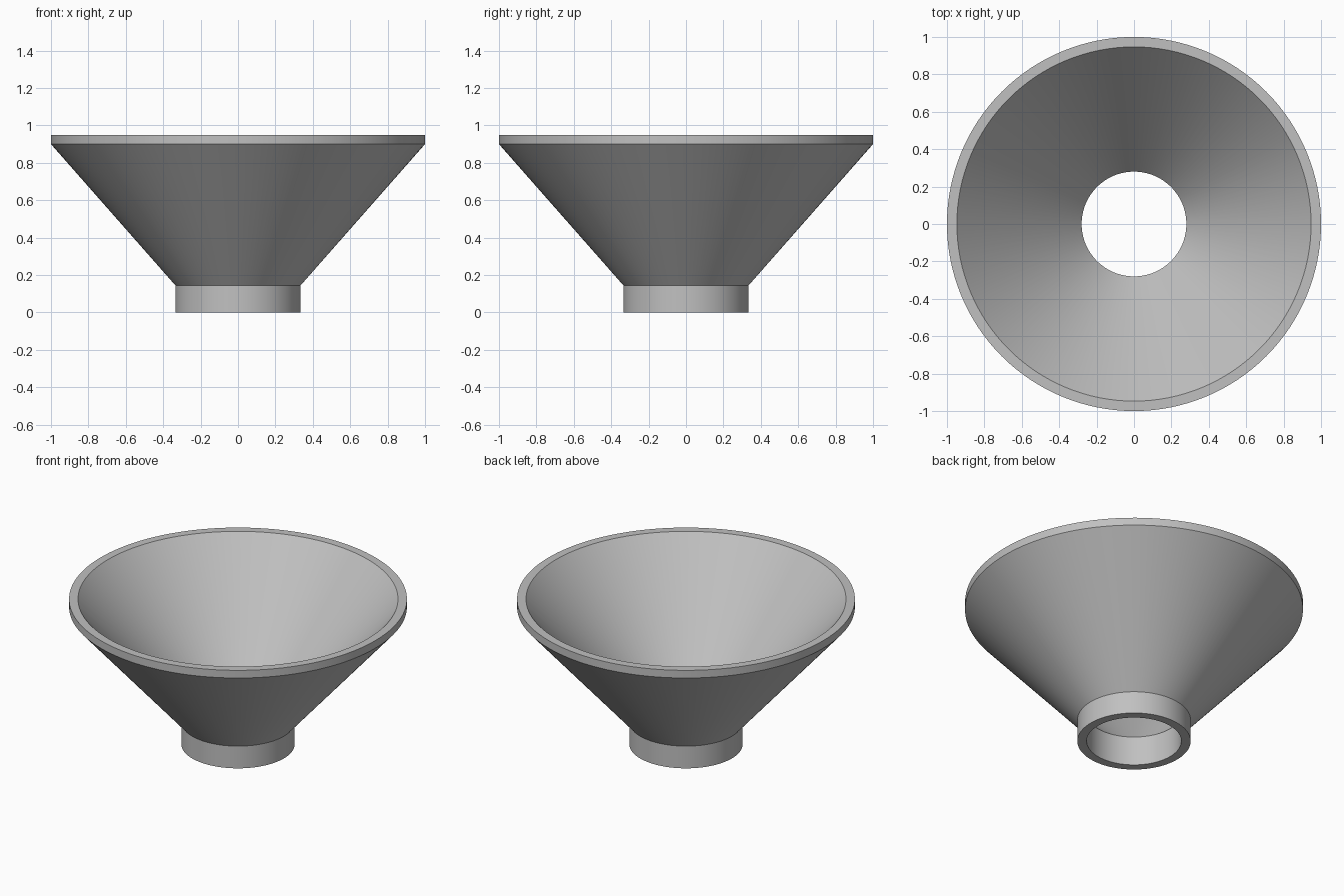
import bpy
import bmesh
import math

cube = bpy.data.objects.get("Cube")
if cube:
    bpy.data.objects.remove(cube, do_unlink=True)

# Plain grey material
grey = bpy.data.materials.new("grey")
grey.use_nodes = True
colour = (0.53, 0.53, 0.53, 1)
grey.diffuse_color = colour
grey.node_tree.nodes["Principled BSDF"].inputs["Base Color"].default_value = colour

# Closed wall section (radius, height): collar, cone, rim, then back down inside
profile = [(0.335, 0), (0.335, 0.145), (1, 0.9), (1, 0.95),
           (0.947, 0.95), (0.28, 0.19), (0.28, 0)]

# Revolve the section into a hollow funnel
bm = bmesh.new()
verts = [bm.verts.new((r, 0, z)) for r, z in profile]
edges = [bm.edges.new((a, b)) for a, b in zip(verts, verts[1:] + verts[:1])]
bmesh.ops.spin(bm, geom=verts + edges, cent=(0, 0, 0), axis=(0, 0, 1),
               angle=math.tau, steps=128, use_merge=True)
bmesh.ops.remove_doubles(bm, verts=bm.verts, dist=0.0001)
bmesh.ops.recalc_face_normals(bm, faces=bm.faces)

mesh = bpy.data.meshes.new("funnel")
bm.to_mesh(mesh)
bm.free()
mesh.materials.append(grey)
funnel = bpy.data.objects.new("funnel", mesh)
bpy.context.collection.objects.link(funnel)

# Smooth round walls with crisp rim and collar edges
bpy.ops.object.select_all(action="DESELECT")
funnel.select_set(True)
bpy.context.view_layer.objects.active = funnel
bpy.ops.object.shade_smooth_by_angle(angle=math.radians(30))
